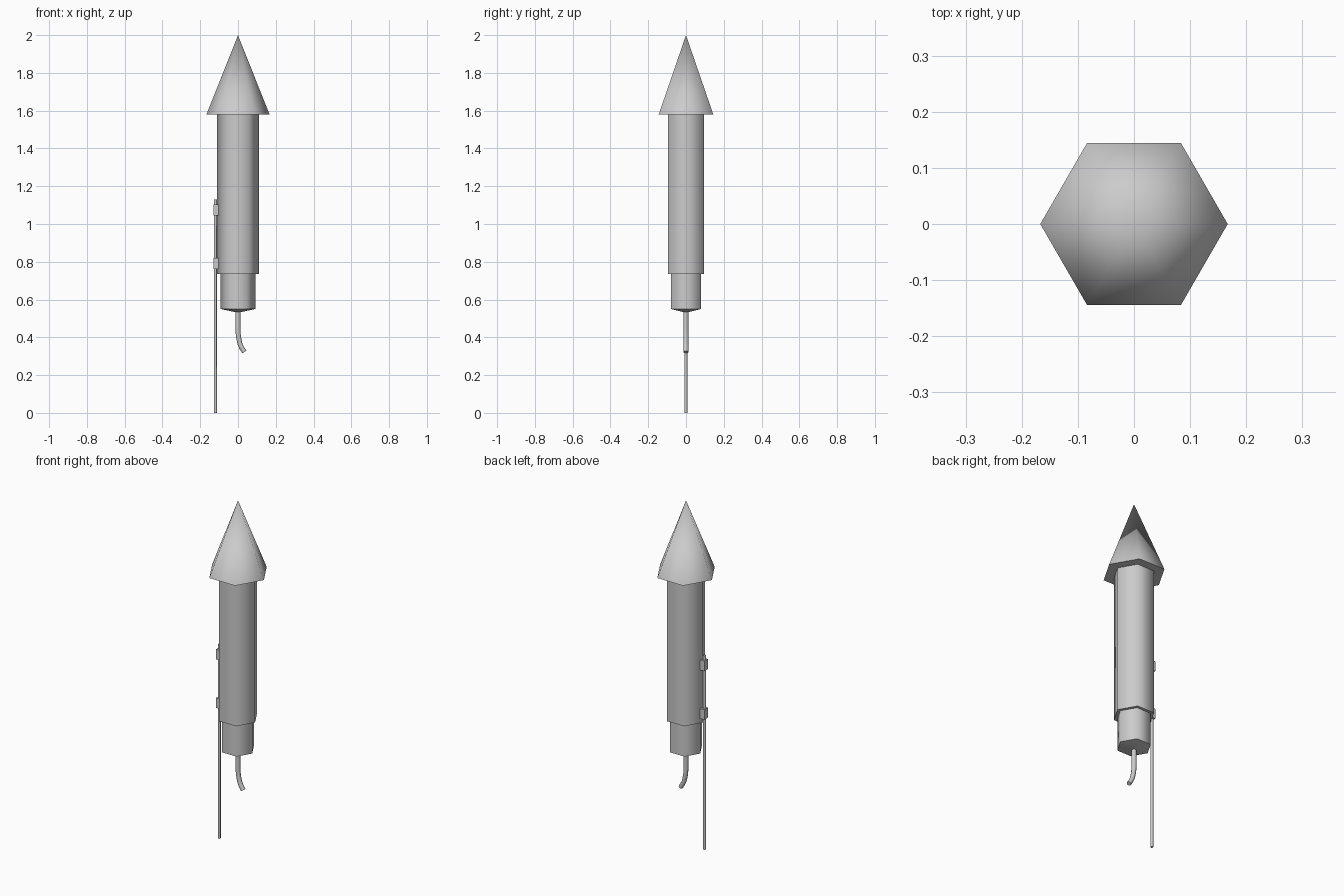
import bpy, bmesh, math
from mathutils import Vector, Matrix

if "Cube" in bpy.data.objects:
    bpy.data.objects.remove(bpy.data.objects["Cube"])


def finish(bm, name):
    bmesh.ops.remove_doubles(bm, verts=bm.verts, dist=1e-5)
    bmesh.ops.recalc_face_normals(bm, faces=bm.faces)
    mesh = bpy.data.meshes.new(name)
    bm.to_mesh(mesh)
    bm.free()
    ob = bpy.data.objects.new(name, mesh)
    bpy.context.collection.objects.link(ob)
    bpy.ops.object.select_all(action='DESELECT')
    ob.select_set(True)
    bpy.context.view_layer.objects.active = ob
    bpy.ops.object.shade_smooth_by_angle(angle=math.radians(62))
    return ob


def loft(name, rings, sides=6):
    """Skin rings given as (x, z, radius, tilt in degrees about y)."""
    bm = bmesh.new()
    loops = []
    for x, z, r, tilt in rings:
        rot = Matrix.Rotation(math.radians(tilt), 3, 'Y')
        loops.append([bm.verts.new(Vector((x, 0, z)) + rot @ Vector(
            (r * math.cos(math.tau * i / sides), r * math.sin(math.tau * i / sides), 0)))
            for i in range(sides)])
    for a, b in zip(loops, loops[1:]):
        for i in range(sides):
            j = (i + 1) % sides
            bm.faces.new((a[i], a[j], b[j], b[i]))
    # Cap open ends
    for loop, ring in ((loops[0], rings[0]), (loops[-1], rings[-1])):
        if ring[2] > 0:
            bm.faces.new(loop)
    return finish(bm, name)


def box(name, centre, size):
    bm = bmesh.new()
    bmesh.ops.create_cube(bm, size=1)
    bmesh.ops.scale(bm, vec=size, verts=bm.verts)
    bmesh.ops.translate(bm, vec=centre, verts=bm.verts)
    return finish(bm, name)


# Hexagonal nose, tube and lower motor with a shallow pointed base
loft("nose_cone", [(0, 1.58, 0.167, 0), (0, 2.0, 0, 0)])
loft("main_tube", [(0, 0.735, 0.11, 0), (0, 1.58, 0.11, 0)])
loft("lower_motor", [(0, 0.533, 0.013, 0), (0, 0.55, 0.092, 0), (0, 0.735, 0.092, 0)])

# Bent fuse
loft("fuse", [(0, 0.545, 0.013, 0), (0, 0.43, 0.013, 0), (0.003, 0.40, 0.013, -9),
              (0.011, 0.363, 0.013, -17), (0.021, 0.342, 0.013, -27),
              (0.034, 0.322, 0.013, -33)], 8)

# Guide stick and its two clips
loft("guide_stick", [(-0.12, 0, 0.008, 0), (-0.12, 1.13, 0.008, 0)])
for i, z in enumerate((0.792, 1.075)):
    box(f"stick_clip_{i + 1}", (-0.116, 0, z), (0.028, 0.034, 0.058))
